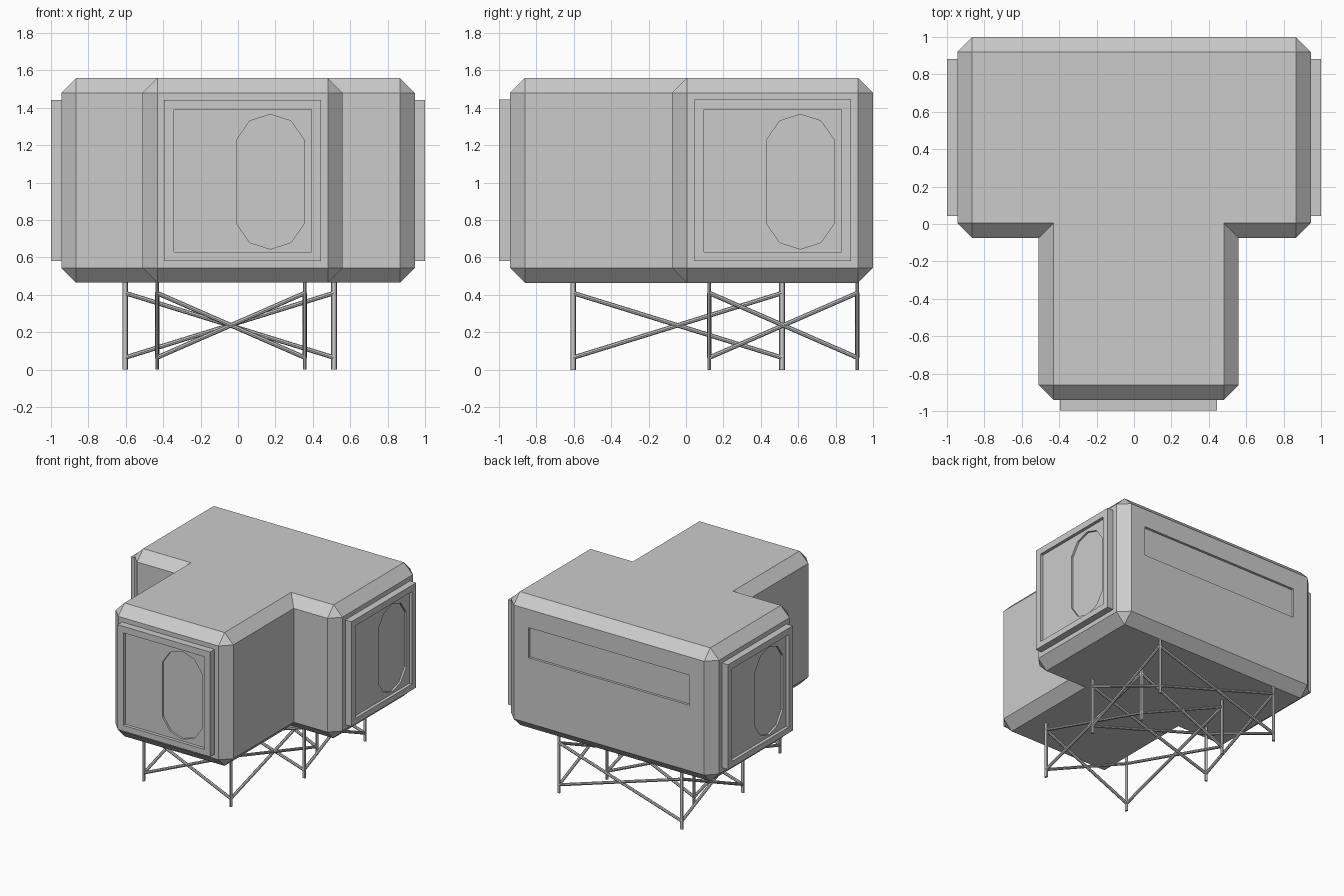
import bpy, bmesh
from math import pi
from mathutils import Vector, Matrix

if "Cube" in bpy.data.objects:
    bpy.data.objects.remove(bpy.data.objects["Cube"])

Z0, Z1, C = 0.465, 1.56, 0.08   # hull bottom, top, chamfer width


def finish(name, bm):
    bmesh.ops.recalc_face_normals(bm, faces=bm.faces)
    me = bpy.data.meshes.new(name)
    bm.to_mesh(me)
    bm.free()
    ob = bpy.data.objects.new(name, me)
    bpy.context.collection.objects.link(ob)
    return ob


def prism_y(name, pts, y0, y1):
    """Extrude an x/z outline along y."""
    bm = bmesh.new()
    a = [bm.verts.new((x, y0, z)) for x, z in pts]
    b = [bm.verts.new((x, y1, z)) for x, z in pts]
    bm.faces.new(a)
    bm.faces.new(b[::-1])
    for i in range(len(a)):
        j = (i + 1) % len(a)
        bm.faces.new((a[i], a[j], b[j], b[i]))
    return finish(name, bm)


def rect(x0, x1, z0, z1):
    return [(x0, z0), (x1, z0), (x1, z1), (x0, z1)]


def cut(ob, cutter):
    m = ob.modifiers.new("cut", 'BOOLEAN')
    m.operation, m.solver, m.object = 'DIFFERENCE', 'EXACT', cutter
    bpy.context.view_layer.objects.active = ob
    bpy.ops.object.modifier_apply(modifier=m.name)
    bpy.data.objects.remove(cutter)


# T-shaped hull with chamfered edges (outline of the flat roof, counter-clockwise)
roof = [Vector(p) for p in [(-0.43, -0.86), (0.48, -0.86), (0.48, 0.005), (0.865, 0.005),
                            (0.865, 0.92), (-0.865, 0.92), (-0.865, 0.005), (-0.43, 0.005)]]
bm = bmesh.new()
n = len(roof)
top, bot, wall = [], [], []
for i, p in enumerate(roof):
    d0, d1 = (p - roof[i - 1]).normalized(), (roof[(i + 1) % n] - p).normalized()
    n0, n1 = Vector((d0.y, -d0.x)) * C, Vector((d1.y, -d1.x)) * C
    top.append(bm.verts.new((*p, Z1)))
    bot.append(bm.verts.new((*p, Z0)))
    corner = [p + n0, p + n1] if d0.cross(d1) > 0 else [p + n0 + n1]
    wall.append([(bm.verts.new((*q, Z0 + C)), bm.verts.new((*q, Z1 - C))) for q in corner])
bm.faces.new(top)
bm.faces.new(bot[::-1])
for i in range(n):
    j = (i + 1) % n
    (al, ah), (bl, bh) = wall[i][-1], wall[j][0]
    bm.faces.new((al, bl, bh, ah))
    bm.faces.new((ah, bh, top[j], top[i]))
    bm.faces.new((bl, al, bot[i], bot[j]))
    if len(wall[i]) == 2:
        (cl, ch), (dl, dh) = wall[i]
        bm.faces.new((cl, dl, dh, ch))
        bm.faces.new((ch, dh, top[i]))
        bm.faces.new((dl, cl, bot[i]))
hull = finish("hull", bm)

# Long shallow recess in the back wall
cut(hull, prism_y("slot_cutter", rect(-0.73, 0.73, 1.083, 1.33), 0.98, 1.1))

# Framed door panel, recessed twice, then copied to the two sides
panel = prism_y("front_door_panel", rect(-0.42, 0.42, 0.582, 1.443), -0.058, 0.02)
cut(panel, prism_y("frame_cutter", rect(-0.368, 0.368, 0.63, 1.39), -0.2, -0.032))
half = [(0, 1.365), (0.11, 1.33), (0.18, 1.23), (0.18, 0.78), (0.11, 0.68), (0, 0.645)]
half[3] = (0.18, 0.78)
door = half + [(-x, z) for x, z in half[-2:0:-1]]
cut(panel, prism_y("door_cutter", [(x + 0.148, z) for x, z in door], -0.2, -0.016))
panel.location = (0.025, -0.94, 0)
for name, x, rot in (("right_door_panel", 0.943, pi / 2), ("left_door_panel", -0.943, -pi / 2)):
    side = bpy.data.objects.new(name, panel.data)
    side.location, side.rotation_euler = (x, 0.463, 0), (0, 0, rot)
    bpy.context.collection.objects.link(side)


# Support frames: four posts with crossed braces on every side
def rod(bm, a, b, r):
    a, b = Vector(a), Vector(b)
    q = (b - a).to_track_quat('Z', 'Y').to_matrix().to_4x4()
    bmesh.ops.create_cone(bm, cap_ends=True, segments=8, radius1=r, radius2=r,
                          depth=(b - a).length, matrix=Matrix.Translation((a + b) / 2) @ q)


def stand(name, centre, rot):
    bm = bmesh.new()
    hx, hy = 0.558, 0.395
    feet = [(-hx, -hy), (hx, -hy), (hx, hy), (-hx, hy)]
    for i, (x, y) in enumerate(feet):
        u, v = feet[(i + 1) % 4]
        fresh = len(bm.verts)
        rod(bm, (x, y, 0), (x, y, Z0 + 0.02), 0.015)
        bm.verts.ensure_lookup_table()
        for vert in bm.verts[fresh:]:      # posts are flattened across the short side
            vert.co.y = y + (vert.co.y - y) * 0.62
        rod(bm, (x, y, 0.41), (u, v, 0.065), 0.012)
        rod(bm, (x, y, 0.065), (u, v, 0.41), 0.012)
    ob = finish(name, bm)
    ob.location, ob.rotation_euler = (*centre, 0), (0, 0, rot)


stand("rear_support_frame", (-0.045, 0.52), 0)
stand("front_support_frame", (-0.038, -0.045), pi / 2)
